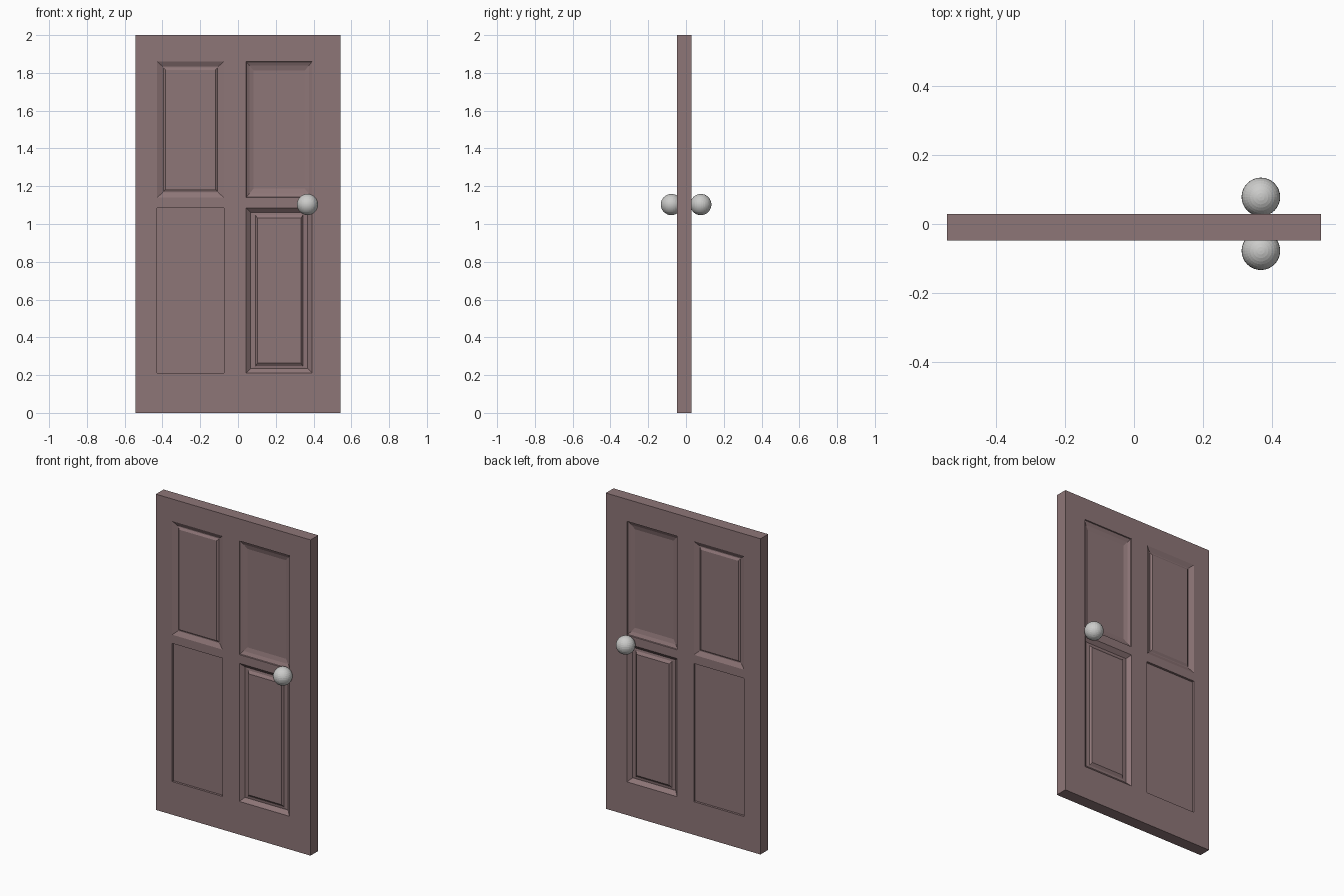
import bpy, bmesh

if "Cube" in bpy.data.objects:
    bpy.data.objects.remove(bpy.data.objects["Cube"])

def material(name, color):
    m = bpy.data.materials.new(name)
    m.diffuse_color = (*color, 1)
    m.use_nodes = True
    m.node_tree.nodes["Principled BSDF"].inputs["Base Color"].default_value = m.diffuse_color
    return m

wood = material("dusty brown wood", (0.27, 0.18, 0.185))
metal = material("light grey metal", (0.60, 0.60, 0.59))

FRONT, BACK = -0.048, 0.029
XS = [-0.542, -0.428, -0.075, 0.043, 0.393, 0.542]
ZS = [0, 0.21, 1.085, 1.14, 1.86, 2.0]

# Panel mouldings by grid cell: (x inset, z inset, depth) steps from the rim
PANELS = {
    (1, 1): [(0, 0, 0.014)],
    (3, 1): [(0.024, 0.024, 0.022), (0.050, 0.038, 0.020), (0.060, 0.054, 0.008)],
    (1, 3): [(0.030, 0.027, 0.014), (0.034, 0.032, 0.014), (0.045, 0.045, 0.006)],
    (3, 3): [(0.002, 0.002, 0.006), (0.018, 0.022, 0.016), (0.040, 0.048, 0.023)],
}

bm = bmesh.new()

def quad(points):
    bm.faces.new([bm.verts.new(p) for p in points])

def loop(x0, x1, z0, z1, y):
    return [(x0, y, z0), (x1, y, z0), (x1, y, z1), (x0, y, z1)]

# Door slab faces with moulded panels on both sides
for y, inward in ((FRONT, 1), (BACK, -1)):
    for i in range(5):
        for j in range(5):
            x0, x1, z0, z1 = XS[i], XS[i + 1], ZS[j], ZS[j + 1]
            ring = loop(x0, x1, z0, z1, y)
            for dx, dz, depth in PANELS.get((i, j), []):
                inner = loop(x0 + dx, x1 - dx, z0 + dz, z1 - dz, y + inward * depth)
                for k in range(4):
                    n = (k + 1) % 4
                    quad([ring[k], ring[n], inner[n], inner[k]])
                ring = inner
            quad(ring)

# Door edges
for k in range(5):
    for x in (XS[0], XS[-1]):
        quad([(x, FRONT, ZS[k]), (x, BACK, ZS[k]), (x, BACK, ZS[k + 1]), (x, FRONT, ZS[k + 1])])
    for z in (ZS[0], ZS[-1]):
        quad([(XS[k], FRONT, z), (XS[k + 1], FRONT, z), (XS[k + 1], BACK, z), (XS[k], BACK, z)])

bmesh.ops.remove_doubles(bm, verts=bm.verts[:], dist=0.0001)
bmesh.ops.recalc_face_normals(bm, faces=bm.faces[:])
mesh = bpy.data.meshes.new("door_slab")
bm.to_mesh(mesh)
bm.free()
mesh.materials.append(wood)
door = bpy.data.objects.new("door_slab", mesh)
bpy.context.collection.objects.link(door)

# Round knobs on both sides
for name, y in (("front_knob", -0.0775), ("back_knob", 0.0785)):
    bpy.ops.mesh.primitive_uv_sphere_add(segments=32, ring_count=16, radius=0.056,
                                         location=(0.368, y, 1.103))
    knob = bpy.context.object
    knob.name = name
    knob.data.materials.append(metal)
